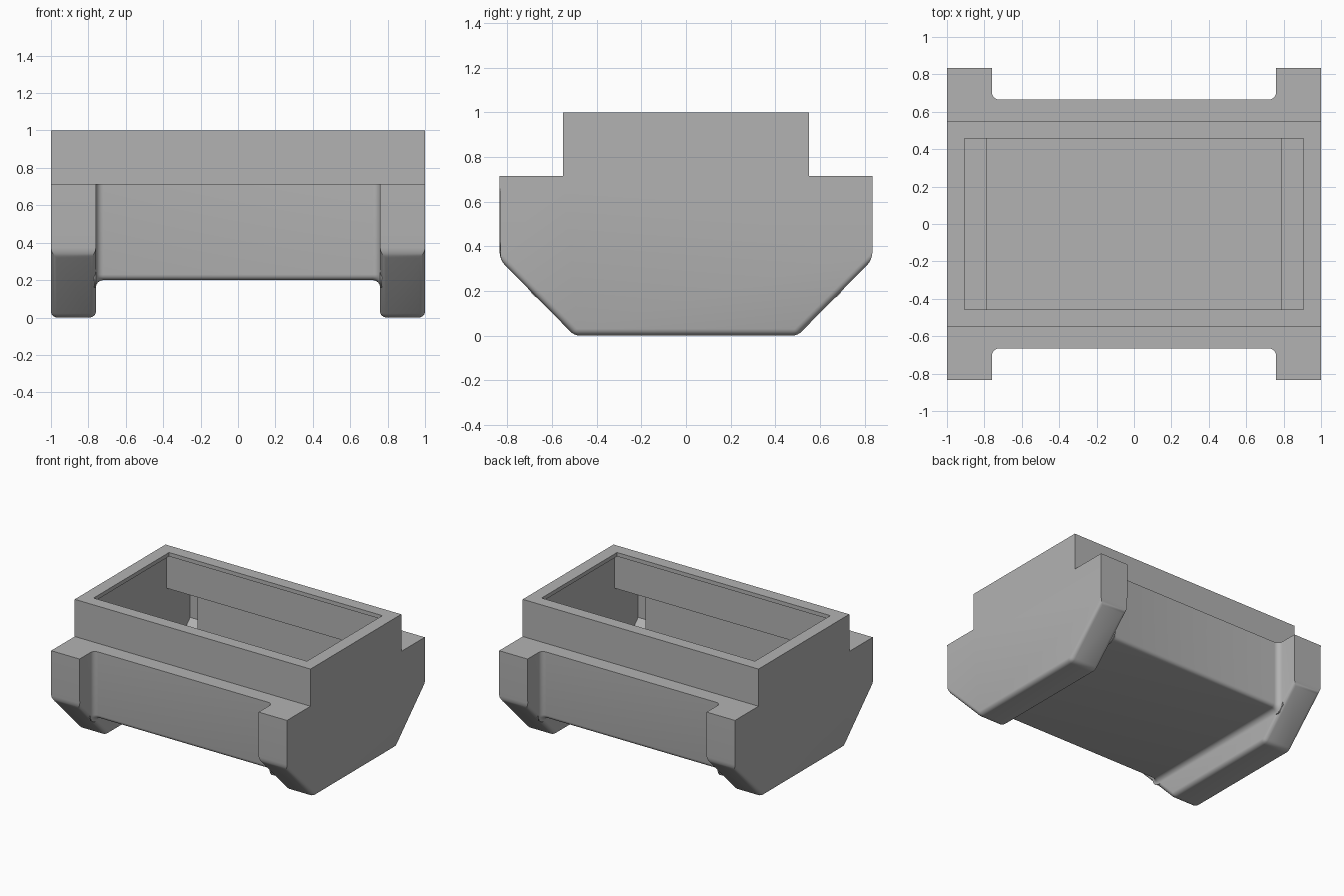
import bpy
import bmesh
from math import sin, cos, pi, radians

cube = bpy.data.objects.get("Cube")
if cube:
    bpy.data.objects.remove(cube)

T = 0.03        # shell thickness
LEG_X = 0.76    # inner face of the end legs
FILLET = 0.04

grey = bpy.data.materials.new("plain grey")
grey.use_nodes = True
COLOUR = (0.45, 0.45, 0.45, 1)
grey.diffuse_color = COLOUR
grey.node_tree.nodes["Principled BSDF"].inputs["Base Color"].default_value = COLOUR


def mirrored(half):
    """Close a half profile, listed top to bottom, across y = 0."""
    return half + [(-y, z) for y, z in reversed(half)]


def loft(bm, sections):
    """Join (x, profile) sections into a closed solid."""
    rings = [[bm.verts.new((x, y, z)) for y, z in prof] for x, prof in sections]
    faces = [bm.faces.new(rings[0]), bm.faces.new(rings[-1])]
    n = len(rings[0])
    for a, b in zip(rings, rings[1:]):
        for i in range(n):
            j = (i + 1) % n
            faces.append(bm.faces.new((a[i], a[j], b[j], b[i])))
    bmesh.ops.recalc_face_normals(bm, faces=faces)
    return faces


def prism(bm, x0, x1, half):
    prof = mirrored(half)
    return loft(bm, [(x0, prof), (x1, prof)])


def make_object(name, bm):
    mesh = bpy.data.meshes.new(name)
    bm.to_mesh(mesh)
    bm.free()
    mesh.materials.append(grey)
    obj = bpy.data.objects.new(name, mesh)
    bpy.context.collection.objects.link(obj)
    return obj


def leg_half(t=0):
    return [(0.55 - t, 1 - t), (0.55 - t, 0.715 - t), (0.835 - t, 0.715 - t),
            (0.835 - t, 0.34 + 0.4 * t), (0.5 - 0.4 * t, t)]


def middle_half(d, r=0.03, steps=5):
    """Middle cross-section, grown outwards by d, with a rounded lower edge."""
    half = [(0.55, 1), (0.55, 0.715), (0.665 + d, 0.715)]
    for i in range(steps + 1):
        a = i / steps * pi / 2
        half.append((0.665 - r + (r + d) * cos(a), 0.2 + r - (r + d) * sin(a)))
    return half


# Outer body: two end legs with rounded lower edges
body = bmesh.new()
for side in (-1, 1):
    prism(body, side * LEG_X, side, leg_half())
lower = [e for e in body.edges if all(v.co.z < 0.35 for v in e.verts)]
bmesh.ops.bevel(body, geom=lower, offset=0.03, segments=4, profile=0.5, affect='EDGES')

# Middle section, flaring into each leg with a fillet
flare = [(LEG_X - FILLET + FILLET * sin(t), FILLET - FILLET * cos(t))
         for t in (i / 6 * pi / 2 for i in range(7))]
flare.append((LEG_X + 0.01, FILLET))
stations = [(-x, d) for x, d in reversed(flare)] + flare
loft(body, [(x, mirrored(middle_half(d))) for x, d in stations])
bmesh.ops.recalc_face_normals(body, faces=body.faces)
housing = make_object("housing", body)

# Hollow interior: leg cavities, middle cavity and top opening
inner = bmesh.new()
for side in (-1, 1):
    prism(inner, side * (LEG_X + T), side * (1 - T), leg_half(T))
prism(inner, -LEG_X - T - 0.02, LEG_X + T + 0.02,
      [(0.55 - T, 1 - T), (0.55 - T, 0.715 - T), (0.665 - T, 0.715 - T), (0.665 - T, 0.2 + T)])
prism(inner, -0.905, 0.905, [(0.457, 1.1), (0.457, 0.9)])
cavity = make_object("cavity_cutter", inner)
cavity.hide_render = True

# Merge the solids and hollow them out
cut = housing.modifiers.new("hollow", 'BOOLEAN')
cut.operation = 'DIFFERENCE'
cut.solver = 'EXACT'
cut.use_self = True
cut.object = cavity
bpy.context.view_layer.objects.active = housing
for o in bpy.context.selected_objects:
    o.select_set(False)
housing.select_set(True)
bpy.ops.object.modifier_apply(modifier=cut.name)
bpy.data.objects.remove(cavity)
bpy.ops.object.shade_smooth_by_angle(angle=radians(32))
